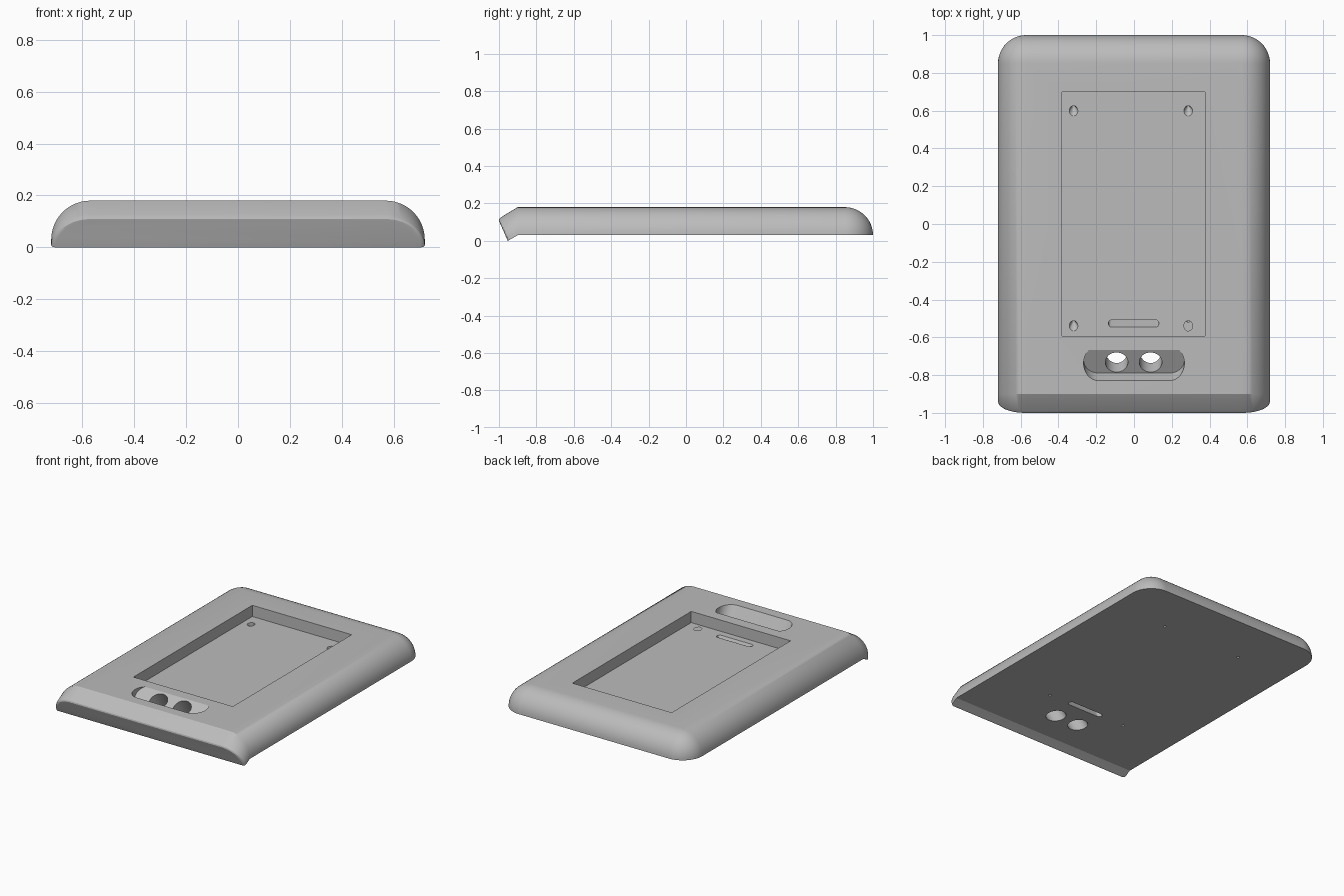
import bpy, bmesh, math
from mathutils import Matrix, Vector

default = bpy.data.objects.get("Cube")
if default:
    bpy.data.objects.remove(default, do_unlink=True)

grey = bpy.data.materials.new("plain grey")
grey.use_nodes = True
grey.diffuse_color = (0.5, 0.5, 0.5, 1)
grey.node_tree.nodes["Principled BSDF"].inputs["Base Color"].default_value = (0.5, 0.5, 0.5, 1)

CORE, R, BASE, TOP = 0.57, 0.15, 0.03, 0.18
STEPS = 12


def finish(bm, name):
    bmesh.ops.remove_doubles(bm, verts=bm.verts, dist=1e-5)
    bmesh.ops.recalc_face_normals(bm, faces=bm.faces)
    mesh = bpy.data.meshes.new(name)
    bm.to_mesh(mesh)
    bm.free()
    mesh.materials.append(grey)
    obj = bpy.data.objects.new(name, mesh)
    bpy.context.collection.objects.link(obj)
    return obj


def arch(bm, base, top, radius):
    """Flat-topped section with rounded shoulders, from base (y, z) to top (y, z)."""
    base, top = Vector(base), Vector(top)
    quarter = [(CORE + radius * math.cos(a), math.sin(a))
               for a in (math.pi / 2 * i / STEPS for i in range(STEPS + 1))]
    points = quarter + [(-x, h) for x, h in reversed(quarter)]
    ring = []
    for x, h in points:
        y, z = base.lerp(top, h)
        ring.append(bm.verts.new((x, y, z)))
    return ring


# Casing: sections lofted from the bent front lip to the domed back edge
stations = [
    ((-0.953, 0.0), (-0.997, 0.1), 0.134),
    ((-0.95, 0.001), (-1.0, 0.109), 0.142),
    ((-0.946, 0.003), (-0.998, 0.117), 0.147),
    ((-0.938, 0.008), (-0.988, 0.127), R),
    ((-0.9, BASE), (-0.9, TOP), R),
]
for i in range(STEPS + 1):
    a = math.pi / 2 * i / STEPS
    y, r = 1 - R + R * math.sin(a), R * math.cos(a)
    stations.append(((y, BASE), (y, BASE + r), r))

bm = bmesh.new()
rings = [arch(bm, *s) for s in stations]
for a, b in zip(rings, rings[1:]):
    for i in range(len(a)):
        j = (i + 1) % len(a)
        bm.faces.new((a[i], a[j], b[j], b[i]))
bm.faces.new(rings[0])
casing = finish(bm, "casing")


def stadium(half, radius, n=16):
    """Slot outline; half = 0 gives a circle."""
    return [(side * half + radius * math.cos(a), radius * math.sin(a))
            for side, start in ((1, -math.pi / 2), (-1, math.pi / 2))
            for a in (start + math.pi * i / n for i in range(n + 1))]


def tilted(x, y, z):
    """Cutter frame leaning 30 degrees towards the front."""
    return Matrix.Translation((x, y, z)) @ Matrix.Rotation(math.radians(30), 4, "X")


def cut(outline, z0, z1, place, spread=1.0):
    """Subtract a prism (or cone, if spread is not 1) from the casing."""
    bm = bmesh.new()
    low = [bm.verts.new((x, y, z0)) for x, y in outline]
    high = [bm.verts.new((x * spread, y * spread, z1)) for x, y in outline]
    for i in range(len(low)):
        j = (i + 1) % len(low)
        bm.faces.new((low[i], low[j], high[j], high[i]))
    bm.faces.new(low)
    bm.faces.new(high)
    bm.transform(place)
    cutter = finish(bm, "cutter")
    cutter.hide_render = True
    mod = casing.modifiers.new("cut", "BOOLEAN")
    mod.operation, mod.solver, mod.object = "DIFFERENCE", "EXACT", cutter
    bpy.context.view_layer.objects.active = casing
    bpy.ops.object.modifier_apply(modifier=mod.name)
    bpy.data.objects.remove(cutter, do_unlink=True)


# Rectangular pocket
FLOOR = 0.103
cut([(-0.38, -0.592), (0.375, -0.592), (0.375, 0.698), (-0.38, 0.698)], FLOOR, 0.3, Matrix())

# Slanted cable slot through the pocket floor
cut(stadium(0.117, 0.0165), -0.2, 0.03, tilted(-0.002, -0.527, FLOOR))

# Slanted countersunk screw holes
for x in (-0.32, 0.287):
    for y in (-0.532, 0.606):
        cut(stadium(0, 0.008, 8), -0.2, 0.03, tilted(x, y, FLOOR))
        cut(stadium(0, 0.008, 8), -0.03, 0.03, tilted(x, y, FLOOR), spread=4.5)

# Slanted finger recess with two round through-holes
recess = tilted(0, -0.72, 0.15)
cut(stadium(0.187, 0.08), 0, 0.25, recess)
for x in (-0.092, 0.088):
    cut(stadium(0, 0.06), -0.3, 0.1, recess @ Matrix.Translation((x, -0.014, 0)))

# Smooth rounded shoulders, crisp cut edges
bpy.ops.object.select_all(action="DESELECT")
casing.select_set(True)
bpy.context.view_layer.objects.active = casing
bpy.ops.object.shade_smooth_by_angle(angle=math.radians(29))
